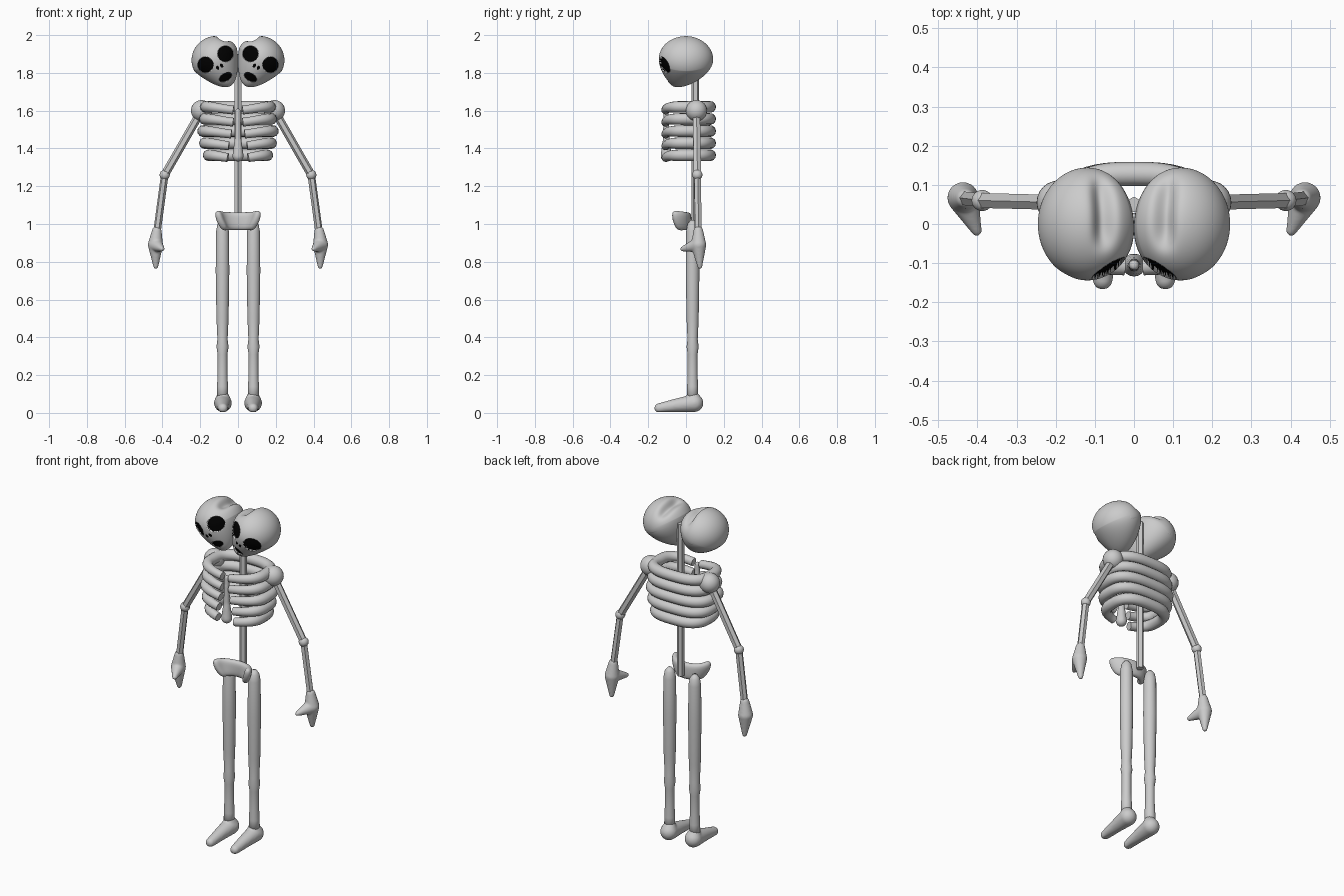
import bpy, bmesh, math
from mathutils import Vector, Matrix

cube = bpy.data.objects.get("Cube")
if cube:
    bpy.data.objects.remove(cube, do_unlink=True)


def material(name, color):
    m = bpy.data.materials.new(name)
    m.use_nodes = True
    m.diffuse_color = color
    m.node_tree.nodes["Principled BSDF"].inputs["Base Color"].default_value = color
    return m


BONE = material("bone grey", (0.6, 0.6, 0.6, 1))
BLACK = material("socket black", (0.0, 0.0, 0.0, 1))


def finish(name, bm, smooth=True, mirror=False, voxel=0, relax=0):
    """Turn a bmesh into an object, with optional blending and mirroring."""
    mesh = bpy.data.meshes.new(name)
    bmesh.ops.recalc_face_normals(bm, faces=bm.faces[:])
    for f in bm.faces:
        f.smooth = smooth
    bm.to_mesh(mesh)
    bm.free()
    obj = bpy.data.objects.new(name, mesh)
    bpy.context.collection.objects.link(obj)
    mesh.materials.append(BONE)
    if voxel:
        r = obj.modifiers.new("blend", "REMESH")
        r.mode, r.voxel_size, r.use_smooth_shade = "VOXEL", voxel, True
        s = obj.modifiers.new("relax", "SMOOTH")
        s.factor, s.iterations = 0.5, relax
    if mirror:
        obj.modifiers.new("mirror", "MIRROR").use_mirror_merge = False
    return obj


def capsule(bm, a, ra, b, rb):
    """Tapered capsule: a ball whose points move to whichever end reaches further."""
    a, b = Vector(a), Vector(b)
    for v in bmesh.ops.create_icosphere(bm, subdivisions=4, radius=1)["verts"]:
        n = v.co.normalized()
        v.co = a + n * ra if a.dot(n) + ra > b.dot(n) + rb else b + n * rb


def blended(name, chains, voxel=0.006, relax=6, mirror=True, floor=None):
    bm = bmesh.new()
    for chain in chains:
        for (a, ra), (b, rb) in zip(chain, chain[1:]):
            capsule(bm, a, ra, b, rb)
    if floor is not None:
        for v in bm.verts:
            v.co.z = max(v.co.z, floor)
    return finish(name, bm, True, mirror, voxel, relax)


def rod(name, a, b, radius, mirror=True):
    """Straight six-sided bone shaft with flat faces."""
    a, b = Vector(a), Vector(b)
    turn = (b - a).to_track_quat("Z", "Y").to_matrix().to_4x4()
    bm = bmesh.new()
    bmesh.ops.create_cone(bm, cap_ends=True, segments=6, radius1=radius, radius2=radius,
                          depth=(b - a).length,
                          matrix=Matrix.Translation((a + b) / 2) @ turn)
    finish(name, bm, False, mirror)


def ball(name, center, radius):
    bm = bmesh.new()
    bmesh.ops.create_uvsphere(bm, u_segments=24, v_segments=16, radius=radius,
                              matrix=Matrix.Translation(center))
    finish(name, bm, True, True)


# Heads: deformed spheres, rolled outward, with dented inner temples
def in_spot(p, x, z, rx, rz):
    return p.y < 0 and ((p.x - x) / rx) ** 2 + ((p.z - z) / rz) ** 2 < 1


SPOTS = ((-0.06, 0, 0.041, 0.041), (0.06, 0, 0.041, 0.041), (0, -0.108, 0.036, 0.02),
         (-0.012, -0.045, 0.008, 0.011), (0.012, -0.045, 0.008, 0.011))
bm = bmesh.new()
bmesh.ops.create_icosphere(bm, subdivisions=7, radius=1)
dent = Vector((-0.085, 0.03, 0.07))
for v in bm.verts:
    n = v.co.copy()
    low = max(0, -n.z)
    p = Vector((n.x * 0.128 * (1 - 0.25 * low), n.y * 0.144, n.z * (0.122 + 0.04 * low)))
    p.y -= 0.05 * low ** 2
    p.y += 0.05 * low * max(0, -n.y) * low
    d = p - dent
    across = (d.x + d.z) / 1.4
    depth = 0.034 * math.exp(-(across / 0.026) ** 2 - (d.y / 0.085) ** 4)
    if p.x < 0.03 and p.z > -0.02:
        p -= Vector((-0.7, 0, 0.7)) * depth
    v.co = p
bm.faces.ensure_lookup_table()
painted = [i for i, f in enumerate(bm.faces)
           if any(in_spot(f.calc_center_median(), *s) for s in SPOTS)]
for v in bm.verts:
    if any(in_spot(v.co, *s) for s in SPOTS[:3]):
        v.co.y += 0.014
heads = finish("heads", bm, True, True)
heads.data.materials.append(BLACK)
for i in painted:
    heads.data.polygons[i].material_index = 1
heads.data.transform(Matrix.Translation((0.119, 0, 1.872))
                     @ Matrix.Rotation(math.radians(29), 4, "Y"))

# Spine and neck
rod("spine", (0, 0.05, 1.0), (0, 0.05, 1.9), 0.02, mirror=False)


# Ribs: rounded loops, open at the breastbone
def rib(name, z, half_width, gap):
    cu = bpy.data.curves.new(name, "CURVE")
    cu.dimensions, cu.bevel_depth, cu.bevel_resolution = "3D", 0.031, 4
    cu.use_fill_caps = True
    sp = cu.splines.new("POLY")
    count = 48
    sp.points.add(count)
    for i, pt in enumerate(sp.points):
        t = math.pi * (-0.5 + gap + (2 - 2 * gap) * i / count)
        c, s = math.cos(t), math.sin(t)
        x = half_width * math.copysign(abs(c) ** 0.7, c)
        y = 0.01 + 0.118 * math.copysign(abs(s) ** 0.7, s)
        front = max(0, -s) ** 2
        pt.co = (x, y, z - 0.02 * front * (1 - abs(x) / half_width), 1)
        pt.radius = 1 - 0.25 * front
    sp.use_smooth = True
    obj = bpy.data.objects.new(name, cu)
    bpy.context.collection.objects.link(obj)
    cu.materials.append(BONE)


for i, (w, gap) in enumerate(((0.17, 0.02), (0.175, 0.02), (0.185, 0.03),
                              (0.175, 0.05), (0.155, 0.07))):
    rib(f"rib_{i + 1}", 1.62 - 0.064 * i, w, gap)

blended("breastbone", [[((0, -0.105, 1.60), 0.014), ((0, -0.105, 1.45), 0.018),
                        ((0, -0.105, 1.36), 0.03)]], mirror=False)

# Pelvis: crescent bowl opening forward, wider at the top
bm = bmesh.new()
rows = []
for z, w, d in ((1.075, 0.115, 0.085), (1.02, 0.105, 0.085), (0.965, 0.07, 0.06)):
    row = []
    for i in range(9):
        u = i / 4 - 1
        sag = 0.012 * (1 - u * u) if z > 1.05 else 0
        row.append(bm.verts.new((w * math.sin(u * 1.45), 0.01 - d * abs(u) ** 2.2, z - sag)))
    rows.append(row)
for lower, upper in zip(rows, rows[1:]):
    for i in range(8):
        bm.faces.new((lower[i], lower[i + 1], upper[i + 1], upper[i]))
pelvis = finish("pelvis", bm)
so = pelvis.modifiers.new("thickness", "SOLIDIFY")
so.thickness, so.offset = 0.04, 0
sub = pelvis.modifiers.new("round", "SUBSURF")
sub.levels = sub.render_levels = 2

# Legs: turned profile with a knee
bm = bmesh.new()
rings = []
for z, r in ((1.02, 0.012), (1.0, 0.027), (0.96, 0.034), (0.75, 0.036), (0.5, 0.032),
             (0.39, 0.027), (0.35, 0.032), (0.31, 0.026), (0.2, 0.026), (0.14, 0.029), (0.06, 0.03)):
    rings.append([bm.verts.new((0.082 + r * math.cos(a), 0.035 + r * math.sin(a), z))
                  for a in (math.tau * k / 20 for k in range(20))])
for a, b in zip(rings, rings[1:]):
    for k in range(20):
        bm.faces.new((a[k], a[k - 1], b[k - 1], b[k]))
bm.faces.new(rings[0])
bm.faces.new(rings[-1])
finish("legs", bm, True, True)

# Feet
blended("feet", [[((0.08, 0.035, 0.09), 0.03), ((0.08, 0.045, 0.052), 0.047),
                  ((0.08, -0.05, 0.04), 0.036), ((0.08, -0.142, 0.025), 0.026)]], floor=0.005)

# Arms
SHOULDER, ELBOW, WRIST = (0.193, 0.055, 1.60), (0.388, 0.06, 1.26), (0.43, 0.065, 0.95)
ball("shoulders", SHOULDER, 0.056)
rod("upper_arms", SHOULDER, ELBOW, 0.022)
ball("elbows", ELBOW, 0.027)
rod("forearms", ELBOW, WRIST, 0.02)

# Hands: palm, long finger and thumb
PALM = ((0.437, 0.067, 0.89), 0.04)
blended("hands", [[((0.43, 0.065, 0.965), 0.025), PALM, ((0.435, 0.073, 0.775), 0.013)],
                  [PALM, ((0.402, -0.018, 0.868), 0.013)]], voxel=0.005)
